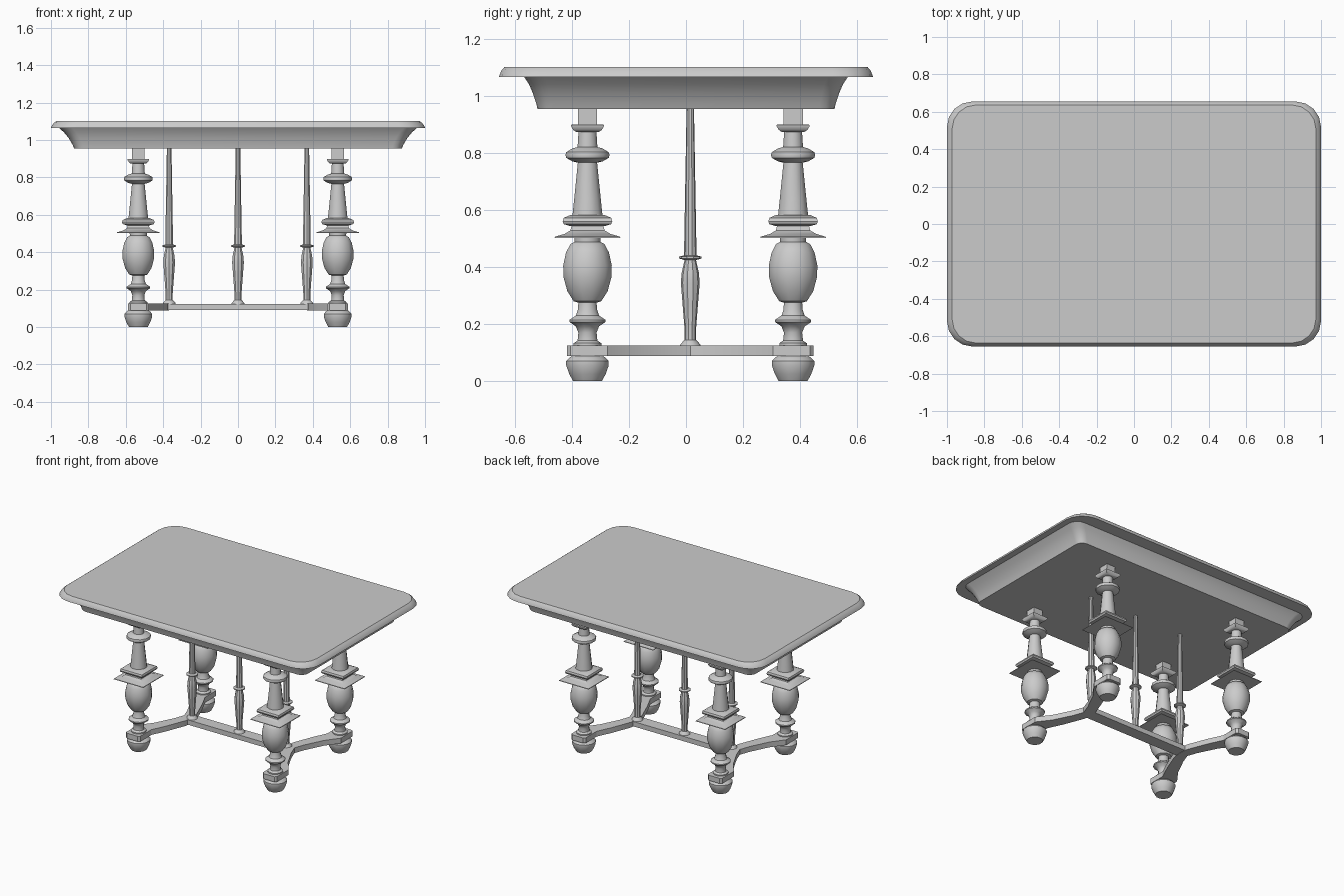
import bpy, bmesh
from math import cos, sin, pi, radians, sqrt

if "Cube" in bpy.data.objects:
    bpy.data.objects.remove(bpy.data.objects["Cube"])

YC = 0.015   # the base sits slightly behind the centre of the top


def finish(bm, name, angle=35, loc=(0, 0, 0)):
    bmesh.ops.recalc_face_normals(bm, faces=bm.faces)
    mesh = bpy.data.meshes.new(name)
    bm.to_mesh(mesh)
    bm.free()
    mesh.shade_smooth()
    mesh.set_sharp_from_angle(angle=radians(angle))
    ob = bpy.data.objects.new(name, mesh)
    ob.location = loc
    bpy.context.collection.objects.link(ob)
    return ob


def loft(bm, loops):
    rings = [[bm.verts.new(p) for p in loop] for loop in loops]
    n = len(rings[0])
    for a, b in zip(rings, rings[1:]):
        for i in range(n):
            j = (i + 1) % n
            bm.faces.new((a[i], a[j], b[j], b[i]))
    bm.faces.new(rings[0][::-1])
    bm.faces.new(rings[-1])


def turned(bm, profile, sides):
    # profile of (half width, z); four sides gives an axis-aligned square
    k = sqrt(2) if sides == 4 else 1
    loft(bm, [[(k * r * cos(2 * pi * (i + .5) / sides),
                k * r * sin(2 * pi * (i + .5) / sides), z)
               for i in range(sides)] for r, z in profile])


def rounded_rect(hx, hy, r, z, seg=4):
    pts = []
    for q, (sx, sy) in enumerate(((1, 1), (-1, 1), (-1, -1), (1, -1))):
        for i in range(seg + 1):
            a = (q + i / seg) * pi / 2
            pts.append((sx * (hx - r) + r * cos(a), sy * (hy - r) + r * sin(a), z))
    return pts


def slab(name, outline, z0, z1, loc):
    bm = bmesh.new()
    loft(bm, [[(x, y, z) for x, y in outline] for z in (z0, z1)])
    return finish(bm, name, 25, loc)


# Table top with eased upper edge
bm = bmesh.new()
loft(bm, [rounded_rect(*p) for p in (
    (1.0, .655, .135, 1.065), (.997, .653, .135, 1.073),
    (.985, .645, .13, 1.09), (.972, .636, .125, 1.10))])
finish(bm, "table_top")

# Cove-shaped apron below the top
bm = bmesh.new()
loft(bm, [rounded_rect(*p) for p in (
    (.875, .52, .05, .953), (.885, .525, .055, .975), (.905, .537, .06, 1.01),
    (.93, .55, .065, 1.04), (.958, .567, .07, 1.066))])
finish(bm, "apron")

# Leg sections: round turnings and square collars
ROUND = [
    # foot
    [(.052, 0), (.066, .025), (.077, .055), (.077, .07), (.066, .082), (.05, .092)],
    # lower turning, bulb and neck
    [(.05, .12), (.05, .133), (.036, .142), (.033, .17), (.042, .192), (.065, .207),
     (.065, .215), (.042, .23), (.035, .25), (.033, .275), (.05, .28), (.073, .315),
     (.087, .365), (.088, .405), (.078, .45), (.062, .48), (.047, .488), (.048, .51)],
    # tapered shaft and upper ring
    [(.055, .575), (.048, .64), (.035, .765), (.055, .77), (.077, .782), (.08, .792),
     (.077, .802), (.055, .815), (.036, .82), (.032, .88)],
]
SQUARE = [
    [(.115, .502), (.114, .506), (.08, .516), (.06, .528), (.055, .548)],
    [(.06, .543), (.083, .55), (.087, .56), (.083, .572), (.06, .582)],
    [(.04, .873), (.05, .88), (.058, .893), (.058, .898), (.034, .899), (.034, .953)],
]
for sx, side in ((-1, "left"), (1, "right")):
    for sy, end in ((-1, "front"), (1, "back")):
        bm = bmesh.new()
        for prof in ROUND:
            turned(bm, prof, 12)
        for prof in SQUARE:
            turned(bm, prof, 4)
        finish(bm, f"{end}_{side}_leg", 35, (sx * .533, YC + sy * .36, 0))

# Slim spindles standing on the centre rail
SPINDLE = [(.037, .123), (.034, .13), (.02, .145), (.02, .18), (.027, .27), (.033, .345),
           (.03, .38), (.02, .424), (.039, .43), (.039, .436), (.022, .441), (.013, .953)]
for x, name in ((-.368, "left"), (0, "middle"), (.368, "right")):
    bm = bmesh.new()
    turned(bm, SPINDLE, 10)
    finish(bm, f"{name}_spindle", 35, (x, YC, 0))

# Centre rail and V-shaped end stretchers
slab("centre_rail", [(-.41, -.042), (.41, -.042), (.41, .042), (-.41, .042)],
     .09, .124, (0, YC, 0))
outer = [(.43, 0), (.455, .07), (.52, .2), (.588, .29), (.588, .42), (.575, .432)]
inner = [(.49, .432), (.477, .42), (.477, .3), (.43, .2), (.375, .06), (.37, 0)]
half = outer + inner
outline = half + [(x, -y) for x, y in half[-2:0:-1]]
for s, name in ((-1, "left"), (1, "right")):
    slab(f"{name}_stretcher", [(s * x, y) for x, y in outline], .088, .125, (0, YC, 0))
